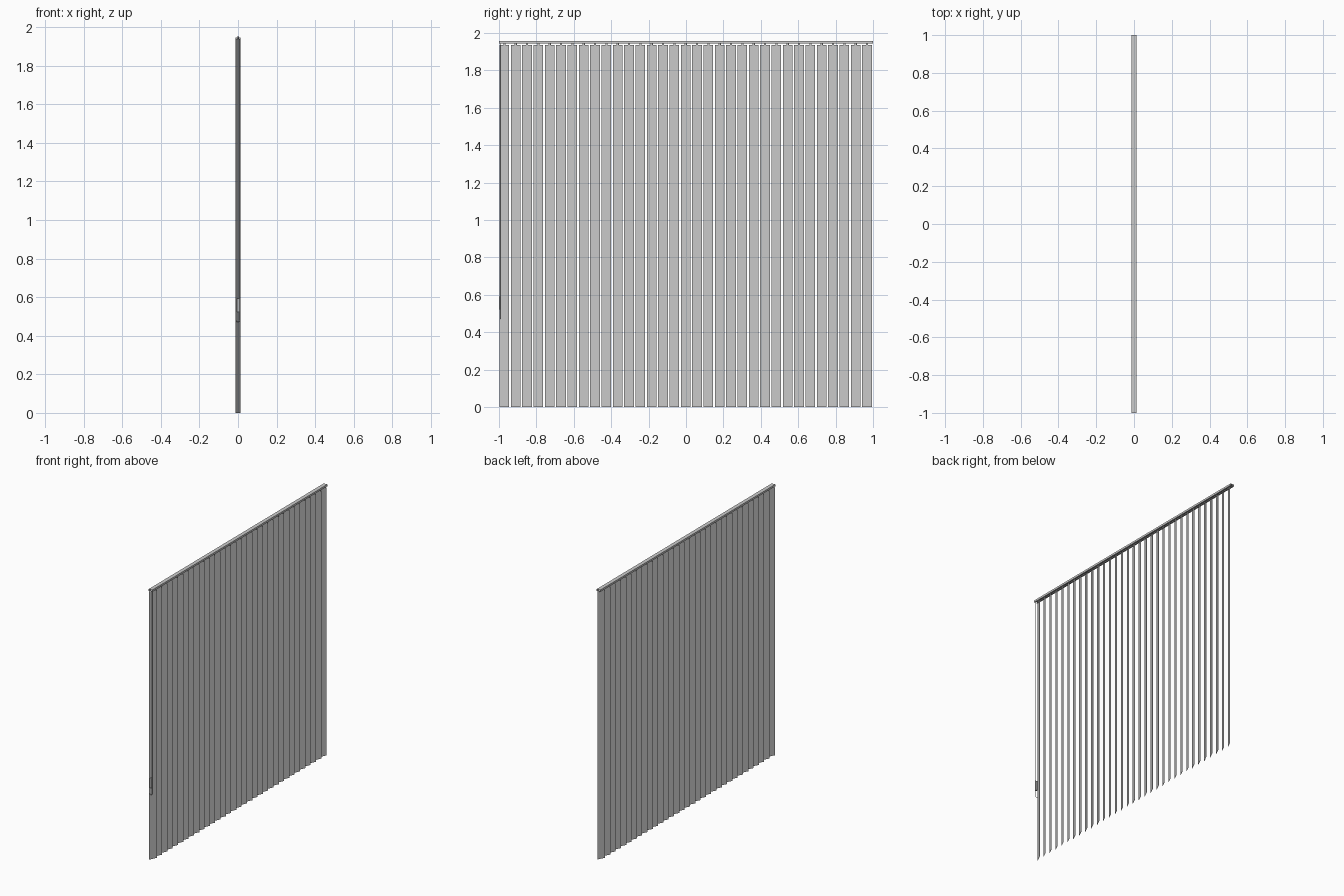
import bpy, bmesh, math
from mathutils import Matrix, Vector

cube = bpy.data.objects.get("Cube")
if cube:
    bpy.data.objects.remove(cube, do_unlink=True)

grey = bpy.data.materials.new("light grey")
grey.use_nodes = True
grey.diffuse_color = (0.6, 0.6, 0.6, 1)
grey.node_tree.nodes["Principled BSDF"].inputs["Base Color"].default_value = (0.6, 0.6, 0.6, 1)

COUNT = 33
FIRST, LAST = -0.971, 0.968
HALF_X, HALF_Y = 0.0125, 0.0255
SLAT_TOP, RAIL_BOTTOM, RAIL_TOP = 1.937, 1.943, 1.957


def finish(name, bm):
    bmesh.ops.recalc_face_normals(bm, faces=bm.faces)
    mesh = bpy.data.meshes.new(name)
    bm.to_mesh(mesh)
    bm.free()
    mesh.materials.append(grey)
    obj = bpy.data.objects.new(name, mesh)
    bpy.context.collection.objects.link(obj)
    return obj


def box(bm, centre, size, turn=0.0):
    m = (Matrix.Translation(centre) @ Matrix.Rotation(turn, 4, 'Z')
         @ Matrix.Diagonal((*size, 1)))
    bmesh.ops.create_cube(bm, size=1, matrix=m)


# Headrail: a channel section swept along y, open underneath
profile = [(-0.014, RAIL_BOTTOM), (-0.014, RAIL_TOP), (0.014, RAIL_TOP), (0.014, RAIL_BOTTOM),
           (0.004, RAIL_BOTTOM), (0.004, RAIL_BOTTOM + 0.002), (0.012, RAIL_BOTTOM + 0.002),
           (0.012, RAIL_TOP - 0.002), (-0.012, RAIL_TOP - 0.002), (-0.012, RAIL_BOTTOM + 0.002),
           (-0.004, RAIL_BOTTOM + 0.002), (-0.004, RAIL_BOTTOM)]
bm = bmesh.new()
face = bm.faces.new([bm.verts.new((x, -1, z)) for x, z in profile])
swept = bmesh.ops.extrude_face_region(bm, geom=[face])["geom"]
bmesh.ops.translate(bm, vec=(0, 2, 0), verts=[v for v in swept if isinstance(v, bmesh.types.BMVert)])
finish("headrail", bm)

# Angled vertical slats and the small hangers that carry them
turn = -math.atan2(HALF_X, HALF_Y)
length = 2 * math.hypot(HALF_X, HALF_Y)
slats, hangers = bmesh.new(), bmesh.new()
for i in range(COUNT):
    y = FIRST + (LAST - FIRST) * i / (COUNT - 1)
    box(slats, (0, y, SLAT_TOP / 2), (0.001, length, SLAT_TOP), turn)
    box(hangers, (0, y, 1.943), (0.003, 0.012, 0.016), turn)
finish("slats", slats)
finish("slat_hangers", hangers)

# Control cord: one loop hanging at the front end of the rail
cord = bpy.data.curves.new("control_cord", 'CURVE')
cord.dimensions = '3D'
cord.bevel_depth = 0.0015
cord.bevel_resolution = 1
CY, R, LOW = -0.994, 0.0105, 0.482
points = [(-R, CY, RAIL_BOTTOM)]
points += [(-R * math.cos(math.pi * k / 8), CY, LOW - R * math.sin(math.pi * k / 8)) for k in range(9)]
points += [(R, CY, RAIL_BOTTOM)]
spline = cord.splines.new('POLY')
spline.points.add(len(points) - 1)
for p, co in zip(spline.points, points):
    p.co = (*co, 1)
cord.materials.append(grey)
bpy.context.collection.objects.link(bpy.data.objects.new("control_cord", cord))

# Cord weight
bm = bmesh.new()
box(bm, (0.002, CY, 0.557), (0.014, 0.011, 0.07))
finish("cord_weight", bm)
